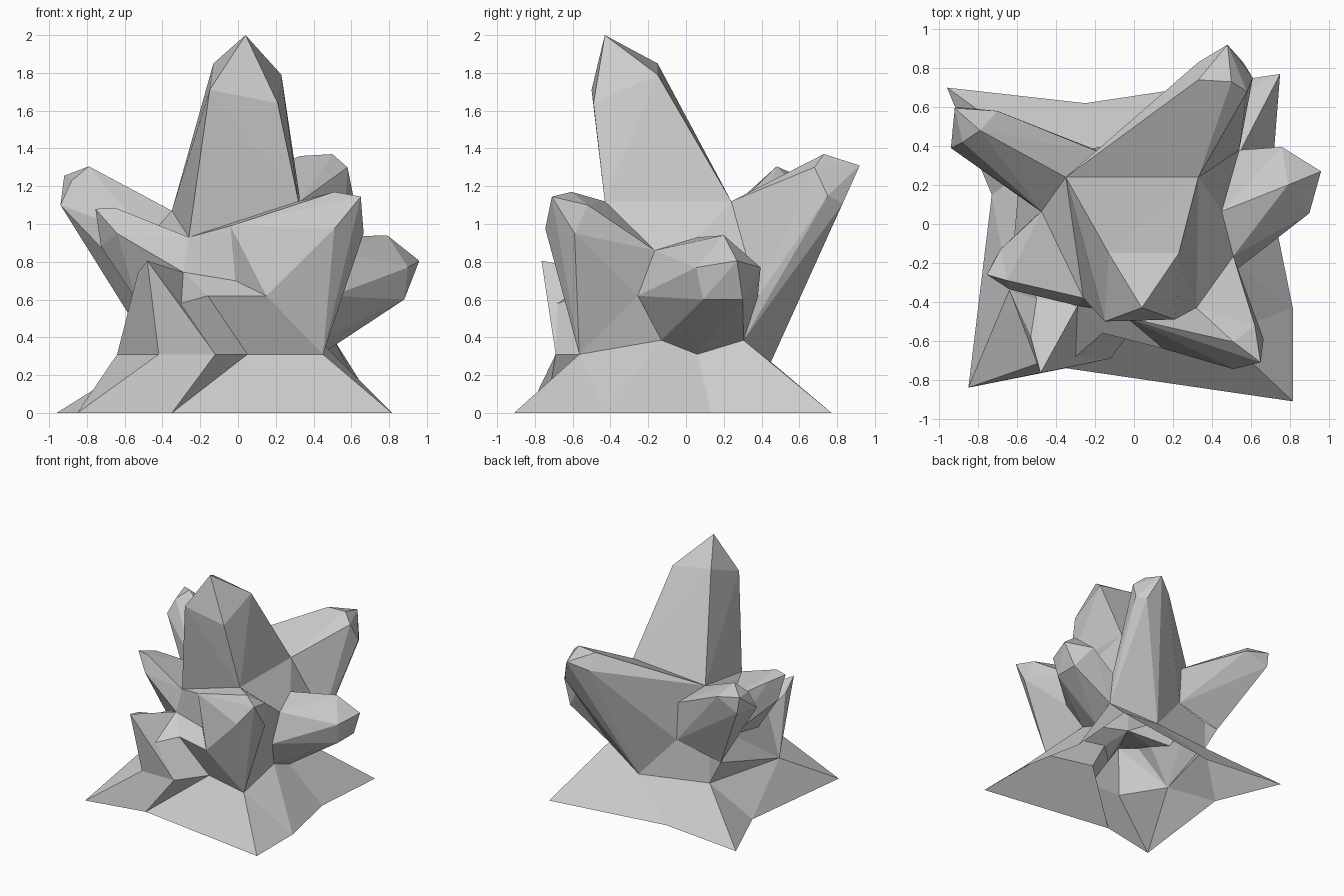
import bpy, bmesh
from mathutils import Vector as V

if "Cube" in bpy.data.objects:
    bpy.data.objects.remove(bpy.data.objects["Cube"])


def finish(name, bm):
    bmesh.ops.recalc_face_normals(bm, faces=bm.faces)
    me = bpy.data.meshes.new(name)
    bm.to_mesh(me)
    bm.free()
    bpy.context.collection.objects.link(bpy.data.objects.new(name, me))


def crystal(name, root, tip, shoulder):
    """Faceted shard: hull of root outline, shoulder ring and tip, open at the root."""
    bm = bmesh.new()
    root_verts = {bm.verts.new(p) for p in root}
    for p in [tip] + shoulder:
        bm.verts.new(p)
    axis = V(tip) - sum((V(p) for p in root), V()) / len(root)
    bmesh.ops.convex_hull(bm, input=bm.verts[:])
    bm.normal_update()
    inner = [f for f in bm.faces
             if all(v in root_verts for v in f.verts) and f.normal.dot(axis) < 0.15]
    bmesh.ops.delete(bm, geom=inner, context='FACES')
    bmesh.ops.delete(bm, geom=[v for v in bm.verts if not v.link_faces], context='VERTS')
    bmesh.ops.dissolve_limit(bm, angle_limit=0.05, verts=bm.verts[:], edges=bm.edges[:])
    finish(name, bm)


def patches(name, polys):
    bm = bmesh.new()
    for poly in polys:
        bm.faces.new([bm.verts.new(p) for p in poly])
    bmesh.ops.remove_doubles(bm, verts=bm.verts[:], dist=0.001)
    finish(name, bm)


# Shared corners where the shards meet
mfl, mfr = (-.26, -.38, .93), (.32, -.43, 1.12)
mbr, mbl = (.33, .24, 1.12), (-.35, .24, 1.07)
w1, w2 = (-.18, .37, .93), (-.17, .37, .61)
k_out, k_in = (-.577, .357, .52), (-.463, .343, .55)
j, n, h = (-.48, .065, .62), (-.475, .065, .93), (-.54, -.20, .60)
c_top, c_back, c_side = (-.29, -.42, .745), (-.50, -.385, .66), (-.30, -.68, .58)
d_top, d_low, mid, gap = (-.04, -.48, .99), (.15, -.64, .62), (-.16, -.56, .62), (-.015, -.46, .70)
e_front, e_low, e_top, e_back = (.51, -.165, .86), (.50, -.255, .62), (.45, .065, .93), (.54, .38, .615)

# Flared rock skirt: ground outline bridged to the upper rim
ground = [(-.85, -.84, 0), (-.35, -.74, 0), (.815, -.91, 0), (.815, -.43, 0), (.70, .135, 0),
          (.75, .77, 0), (-.25, .62, 0), (-.96, .70, 0), (-.73, .15, 0)]
rim = [(-.64, -.34, .31), (-.42, -.69, .31), (-.12, -.69, .31), (.05, -.46, .31),
       (.45, -.565, .31), (.43, -.13, .385), (.44, .06, .31), (.51, .305, .385),
       (.13, .45, .27), (-.463, .343, .31)]
steps = [(0, 0), (0, 1), (1, 2), (1, 3), (2, 4), (3, 4), (3, 5), (4, 6), (5, 7),
         (5, 8), (6, 8), (7, 9), (8, 9), (8, 0), (0, 0)]
skirt = []
for (g0, r0), (g1, r1) in zip(steps, steps[1:]):
    ring = [ground[g0], ground[g1], rim[r1], rim[r0]]
    skirt.append(list(dict.fromkeys(ring)))
patches("rock_skirt", skirt)

# Small rock faces that join the shards
patches("rock_core", [
    (mfl, d_top, mfr), (mfl, d_top, gap, c_top), (d_top, d_low, gap),
    (c_top, gap, d_low, mid), (c_top, mid, c_side), (mid, d_low, rim[4], rim[3]),
    (c_side, mid, rim[3], rim[2]),
    (n, mbl, mfl), (mbr, mfr, e_front, e_top), (mbr, e_top, e_back),
    (rim[4], e_low, rim[5]), (rim[8], w2, k_in, rim[9]), (rim[9], k_in, k_out),
    (rim[9], k_out, rim[0]), (k_out, j, rim[0]),
    (rim[0], j, h, c_back), (c_back, h, c_top),
])

# Crystal shards
crystal("main_crystal", [mfl, mfr, mbr, mbl], (.04, -.43, 2.0),
        [(-.15, -.50, 1.71), (.21, -.49, 1.64), (.23, -.15, 1.79), (-.13, -.15, 1.85)])
crystal("back_crystal", [mbr, mbl, w1, w2, rim[8], rim[7], e_back], (.48, .92, 1.31),
        [(.33, .74, 1.36), (.50, .73, 1.37), (.58, .68, 1.30), (.61, .75, 1.15),
         (.56, .83, 1.11), (.33, .83, 1.24)])
crystal("right_crystal", [e_front, e_low, rim[5], rim[6], rim[7], e_back, e_top], (.96, .27, .805),
        [(.79, .20, .94), (.75, .055, .86), (.90, .055, .77), (.88, .09, .60),
         (.88, .30, .60), (.76, .395, .77)])
crystal("front_right_crystal", [d_top, d_low, rim[4], e_low, e_front, mfr], (.65, -.71, 1.145),
        [(.51, -.605, 1.17), (.51, -.745, .975), (.665, -.59, .95), (.62, -.52, 1.10)])
crystal("left_crystal", [n, mfl, c_top, h, j], (-.755, -.26, 1.08),
        [(-.65, -.29, 1.085), (-.685, -.13, 1.05), (-.64, -.335, .95), (-.725, -.20, .88)])
crystal("back_left_crystal", [mbl, w1, w2, k_in, k_out, j, n], (-.92, .595, 1.255),
        [(-.79, .48, 1.305), (-.94, .39, 1.10), (-.88, .42, 1.23), (-.70, .58, 1.20),
         (-.90, .60, 1.12)])

# Low front shard has a hollow side, so its facets are set directly
tip, edge = (-.48, -.765, .805), (-.53, -.58, .74)
patches("front_left_crystal", [
    (tip, c_top, c_side), (tip, c_side, rim[2]), (tip, rim[2], rim[1]),
    (tip, rim[1], rim[0]), (tip, rim[0], edge), (edge, rim[0], c_back),
    (tip, edge, c_back), (tip, c_back, c_top),
])
